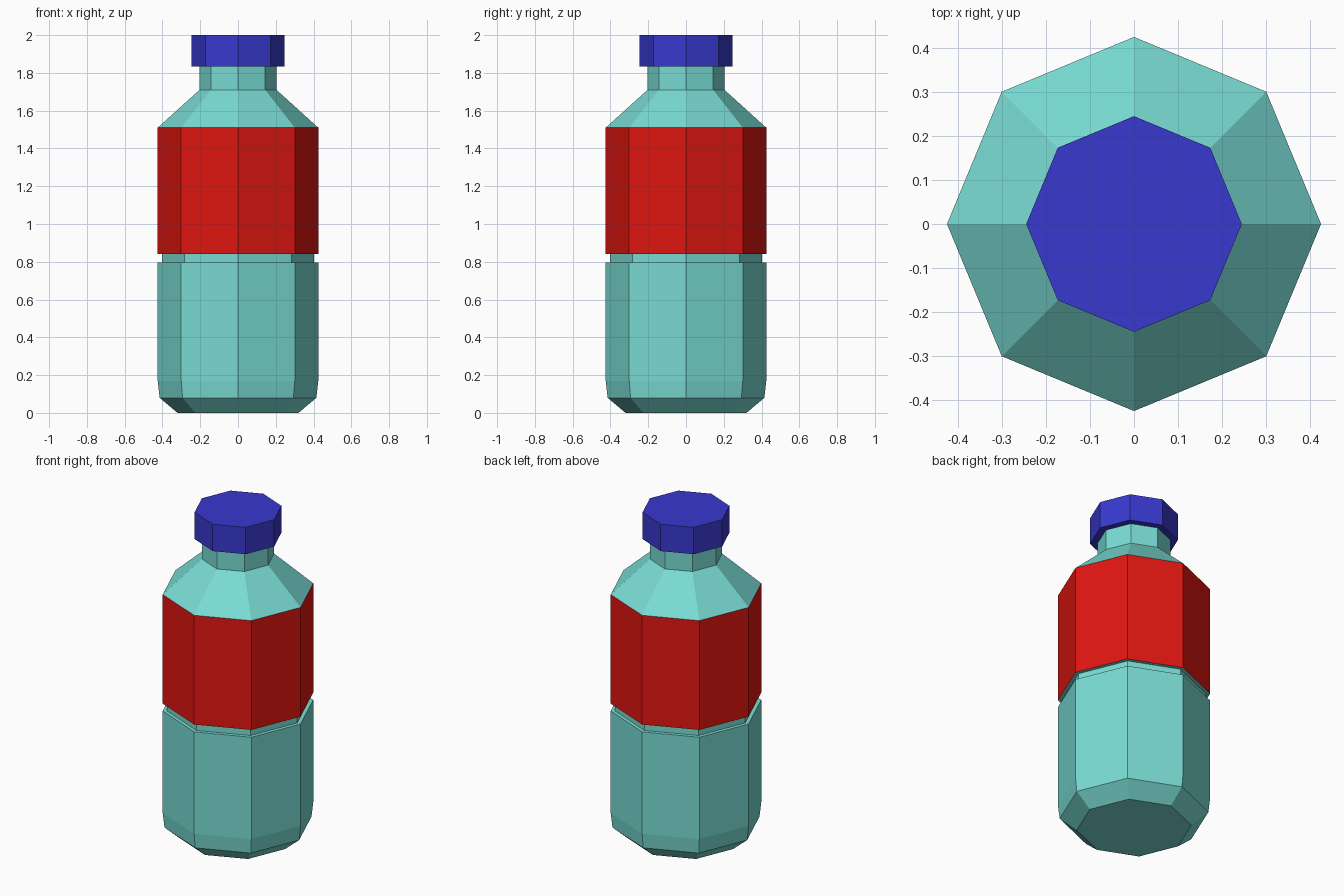
import bpy, bmesh
from math import cos, sin, tau

if "Cube" in bpy.data.objects:
    bpy.data.objects.remove(bpy.data.objects["Cube"])

SIDES = 8


def material(name, rgb):
    m = bpy.data.materials.new(name)
    m.diffuse_color = (*rgb, 1)
    m.use_nodes = True
    m.node_tree.nodes["Principled BSDF"].inputs["Base Color"].default_value = m.diffuse_color
    return m


def lathe(name, profile, mats, cap_bottom=False, cap_top=False, band=None):
    """Spin (radius, z) points into flat facets; segment 'band' uses the second material."""
    bm = bmesh.new()
    rings = [[bm.verts.new((r * cos(tau * i / SIDES), r * sin(tau * i / SIDES), z))
              for i in range(SIDES)] for r, z in profile]
    for s, (a, b) in enumerate(zip(rings, rings[1:])):
        for i in range(SIDES):
            j = (i + 1) % SIDES
            face = bm.faces.new((a[i], a[j], b[j], b[i]))
            face.material_index = 1 if s == band else 0
    if cap_bottom:
        bm.faces.new(rings[0][::-1])
    if cap_top:
        bm.faces.new(rings[-1])
    mesh = bpy.data.meshes.new(name)
    bm.to_mesh(mesh)
    bm.free()
    for m in mats:
        mesh.materials.append(m)
    ob = bpy.data.objects.new(name, mesh)
    bpy.context.collection.objects.link(ob)
    return ob


teal = material("teal_plastic", (0.19, 0.71, 0.65))
red = material("red_label", (0.75, 0.008, 0.005))
blue = material("blue_cap", (0.04, 0.04, 0.62))

# Bottle: chamfered base, groove, label band, shoulder and neck
lathe("bottle", [(0.32, 0), (0.415, 0.08), (0.425, 0.17), (0.425, 0.795),
                 (0.402, 0.795), (0.402, 0.84), (0.425, 0.84), (0.425, 1.51),
                 (0.204, 1.71), (0.204, 1.835)],
      [teal, red], cap_bottom=True, band=6)

# Screw cap with an overhanging underside
lathe("cap", [(0.204, 1.835), (0.245, 1.835), (0.245, 2.0)], [blue], cap_top=True)
